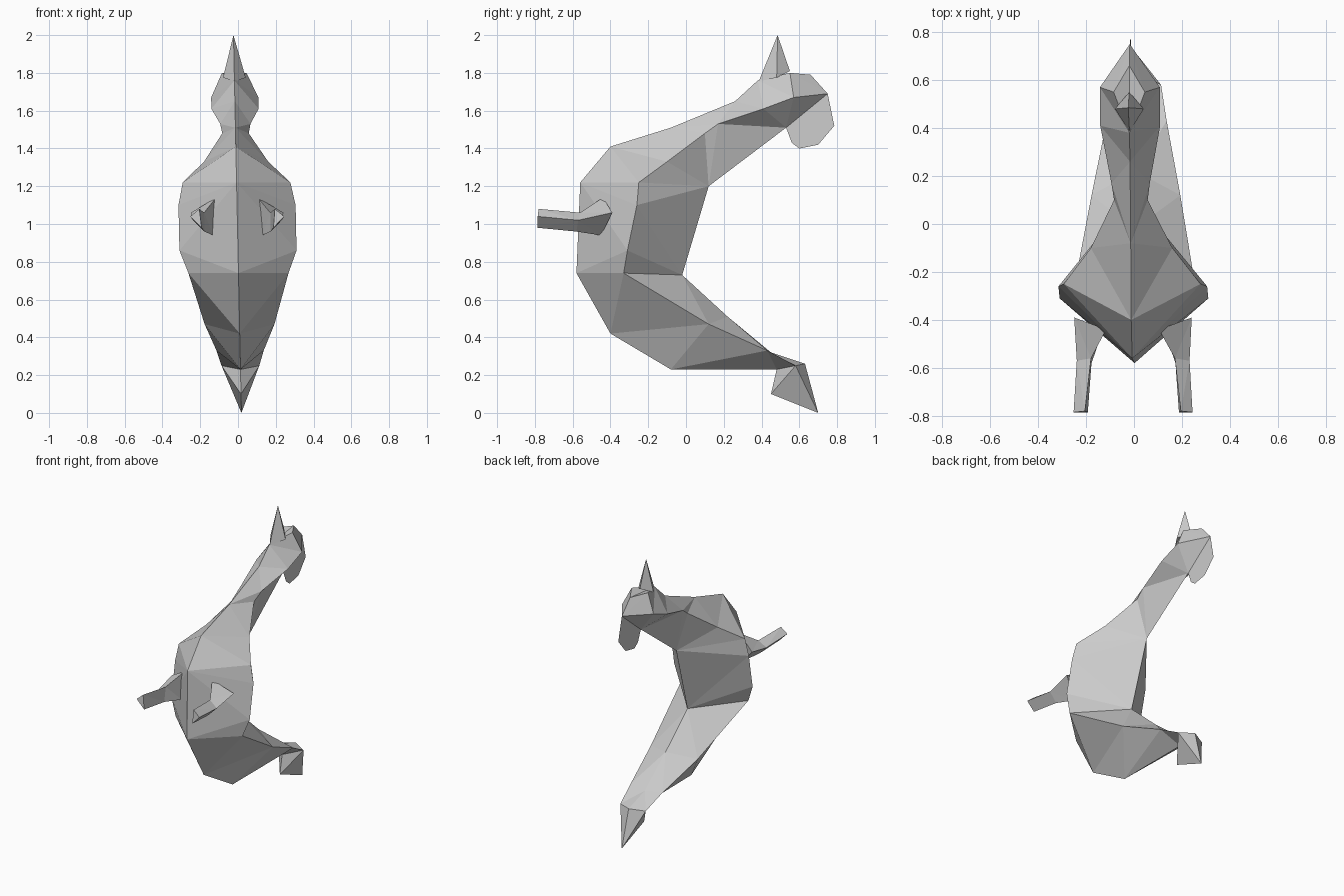
import bpy, bmesh

if "Cube" in bpy.data.objects:
    bpy.data.objects.remove(bpy.data.objects["Cube"])

grey = bpy.data.materials.new("plain_grey")
grey.diffuse_color = (0.6, 0.6, 0.6, 1)
grey.use_nodes = True
grey.node_tree.nodes["Principled BSDF"].inputs["Base Color"].default_value = grey.diffuse_color


def build(name, faces, mirror=True, lean=True):
    """Make a flat-shaded mesh from point polygons, mirrored over x."""
    bm = bmesh.new()
    for f in faces:
        pts = [p for i, p in enumerate(f) if p != f[i - 1]]  # drop collapsed corners
        if len(pts) < 3:
            continue
        for s in ((1, -1) if mirror else (1,)):
            bm.faces.new([bm.verts.new((s * x, y, z)) for x, y, z in pts])
    bmesh.ops.remove_doubles(bm, verts=bm.verts, dist=0.0005)
    bmesh.ops.triangulate(bm, faces=bm.faces)
    bmesh.ops.recalc_face_normals(bm, faces=bm.faces)
    for v in bm.verts:  # the whole figure leans slightly sideways
        v.co.x += 0.018 - 0.021 * v.co.z
    me = bpy.data.meshes.new(name)
    bm.to_mesh(me)
    bm.free()
    me.materials.append(grey)
    ob = bpy.data.objects.new(name, me)
    bpy.context.collection.objects.link(ob)
    return ob


def mid(y, z):
    return (0, y, z)


# Body: each section is belly ridge (y, z), side corner (x, y, z), back ridge (y, z)
sections = [
    ((0.48, 0.23), (0.10, 0.58, 0.25), (0.63, 0.26)),
    ((-0.08, 0.23), (0.125, 0.43, 0.33), (0.45, 0.32)),
    ((-0.08, 0.23), (0.185, 0.12, 0.47), (0.22, 0.51)),
    ((-0.40, 0.42), (0.265, -0.33, 0.74), (-0.02, 0.73)),
    ((-0.58, 0.74), (0.265, -0.33, 0.74), (-0.02, 0.73)),
    ((-0.58, 0.74), (0.31, -0.31, 0.86), (-0.02, 0.73)),
    ((-0.56, 1.22), (0.31, -0.26, 1.10), (0.12, 1.20)),
    ((-0.56, 1.22), (0.285, -0.25, 1.22), (0.12, 1.20)),
    ((-0.40, 1.41), (0.17, -0.10, 1.33), (0.12, 1.20)),
    ((-0.08, 1.51), (0.07, 0.10, 1.48), (0.12, 1.20)),
    ((0.26, 1.65), (0.08, 0.17, 1.53), (0.53, 1.51)),
    ((0.38, 1.76), (0.125, 0.41, 1.61), (0.53, 1.51)),
    ((0.38, 1.76), (0.125, 0.57, 1.67), (0.53, 1.51)),
]
body = []
for (f0, s0, b0), (f1, s1, b1) in zip(sections, sections[1:]):
    body.append([mid(*f0), mid(*f1), s1, s0])
    body.append([s0, s1, mid(*b1), mid(*b0)])

# Head cap: crest, brow, snout tip and cheek
crest, brow, top = mid(0.38, 1.76), (0.065, 0.55, 1.80), mid(0.66, 1.79)
snout, cheek, chin = mid(0.75, 1.69), (0.125, 0.57, 1.67), mid(0.53, 1.51)
body += [[crest, brow, cheek], [brow, top, snout], [brow, snout, cheek],
         [cheek, snout, chin], [crest, top, brow]]

# Tail fin closing the lower end
hub, heel = (0.10, 0.58, 0.25), mid(0.63, 0.26)
inner, toe, tip = mid(0.48, 0.23), mid(0.45, 0.10), mid(0.70, 0.0)
body += [[hub, inner, toe], [hub, toe, tip], [hub, tip, heel]]
build("body", body)

# Horn on the crest
apex = mid(0.485, 2.0)
side = (0.06, 0.48, 1.775)
build("horn", [[mid(0.385, 1.755), side, apex], [side, mid(0.55, 1.81), apex],
               [mid(0.385, 1.755), mid(0.55, 1.81), side]])

# Thin flap below the snout
flap = [(0.53, 1.51), (0.56, 1.43), (0.60, 1.40), (0.70, 1.42), (0.785, 1.52), (0.75, 1.69)]
build("chin_flap", [[mid(*p) for p in flap]], mirror=False)

# Arms: three-sided tubes from chest to hand
rings = [
    [(0.11, -0.44, 1.14), (0.245, -0.39, 1.06), (0.13, -0.45, 0.94)],
    [(0.175, -0.56, 1.06), (0.235, -0.57, 1.02), (0.175, -0.58, 0.96)],
    [(0.20, -0.78, 1.08), (0.248, -0.785, 1.04), (0.19, -0.785, 0.98)],
]
arms = [rings[0], rings[-1]]
for a, b in zip(rings, rings[1:]):
    for i in range(3):
        j = (i + 1) % 3
        arms.append([a[i], a[j], b[j], b[i]])
build("arms", arms)
